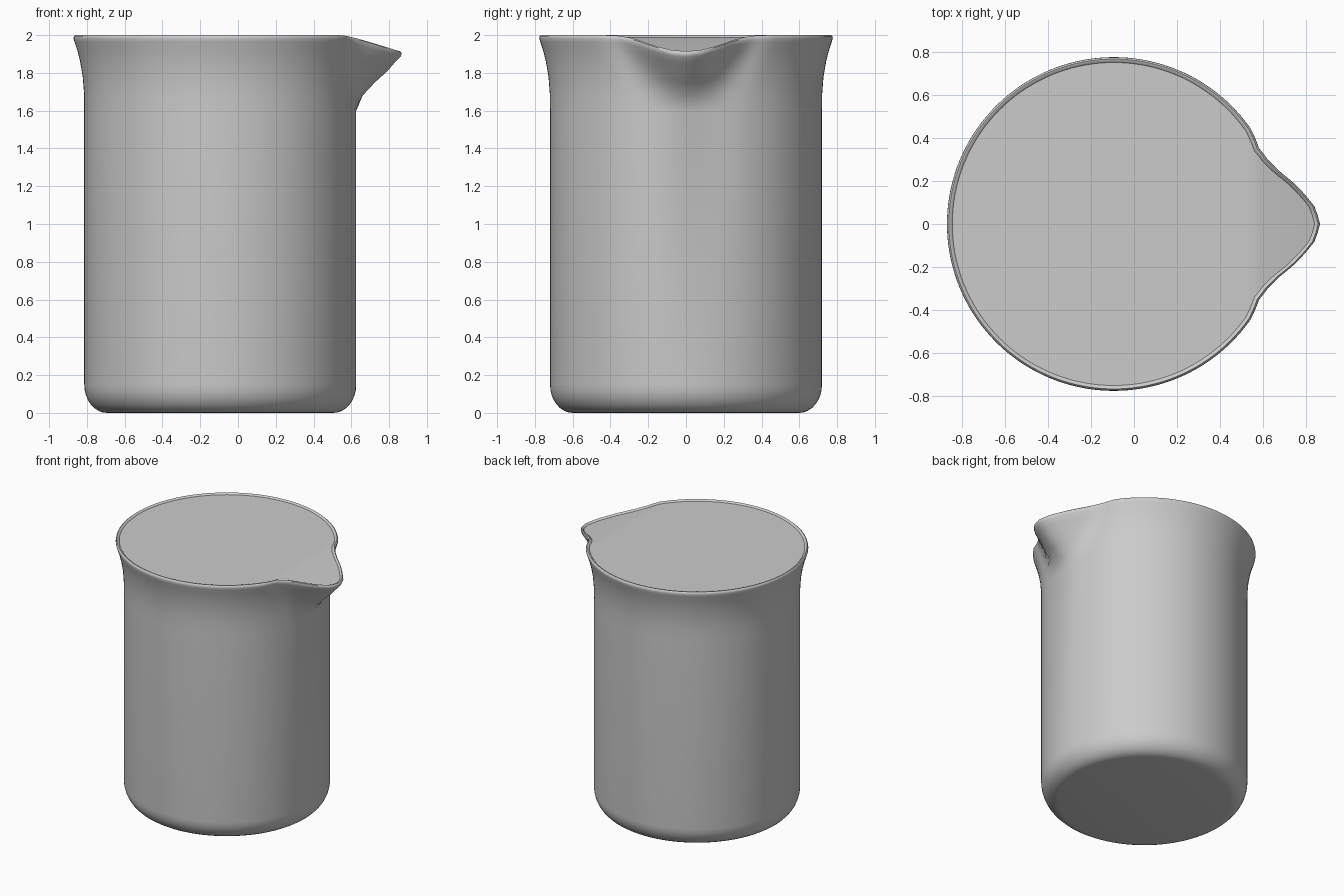
import bpy, bmesh
from math import radians, sin, cos, pi

cube = bpy.data.objects.get("Cube")
if cube:
    bpy.data.objects.remove(cube)

SEGMENTS = 144
CENTRE_X = -0.094

# Spout outline: angle from the tip (degrees), extra radius, drop of the rim
SPOUT = [(0, 0.183, 0.085), (4.6, 0.165, 0.08), (8.3, 0.128, 0.066),
         (12.4, 0.087, 0.05), (17, 0.038, 0.031), (21.8, 0.003, 0.016),
         (27.5, -0.014, 0.004), (35, 0, 0)]

# Wall above the base: height, radius, spout strength, drop strength, spout width
WALL = [(1.60, 0.72, 0, 0, 0.6), (1.69, 0.721, 0.18, 0.12, 0.68),
        (1.78, 0.728, 0.5, 0.35, 0.8), (1.86, 0.742, 0.78, 0.6, 0.9),
        (1.92, 0.757, 0.91, 0.77, 0.96), (1.965, 0.772, 1, 0.94, 1),
        (1.983, 0.777, 1, 1, 1), (1.994, 0.775, 1, 1, 1),
        (2.0, 0.768, 1, 1, 1), (1.998, 0.759, 1, 1, 1), (1.99, 0.752, 1, 1, 1)]


def spout_at(angle):
    """Extra radius and rim drop at an angle in degrees from the spout tip."""
    for (a, r0, d0), (b, r1, d1) in zip(SPOUT, SPOUT[1:]):
        if angle <= b:
            t = (angle - a) / (b - a)
            return r0 + (r1 - r0) * t, d0 + (d1 - d0) * t
    return 0, 0


def add_ring(bm, z, radius, strength=0, drop=0, width=1):
    ring = []
    for i in range(SEGMENTS):
        a = 2 * pi * i / SEGMENTS
        degrees = 360 * min(i, SEGMENTS - i) / SEGMENTS
        bulge, dip = spout_at(degrees / width)
        r = radius + bulge * strength
        ring.append(bm.verts.new((CENTRE_X + r * cos(a), r * sin(a), z - dip * drop)))
    return ring


bm = bmesh.new()

# Rounded base, straight wall and flared rim
base = [(0.15 - 0.15 * sin(t), 0.60 + 0.12 * cos(t))
        for t in (radians(90 - 11.25 * k) for k in range(9))]
rings = [add_ring(bm, *level) for level in base + WALL]
for low, high in zip(rings, rings[1:]):
    for i in range(SEGMENTS):
        j = (i + 1) % SEGMENTS
        bm.faces.new((low[i], low[j], high[j], high[i]))
bm.faces.new(reversed(rings[0]))

# Filled top, laid in strips across the opening so it slopes into the spout
top = rings[-1]
for i in range(SEGMENTS // 2):
    strip = [top[i], top[i + 1], top[-i - 1], top[-i % SEGMENTS]]
    bm.faces.new(list(dict.fromkeys(strip)))

# Crisp line where the filled top meets the rim
for i in range(SEGMENTS):
    bm.edges.get((top[i], top[(i + 1) % SEGMENTS])).smooth = False

bmesh.ops.recalc_face_normals(bm, faces=bm.faces)
mesh = bpy.data.meshes.new("beaker")
bm.to_mesh(mesh)
bm.free()
beaker = bpy.data.objects.new("beaker", mesh)
bpy.context.collection.objects.link(beaker)

# Plain grey
grey = bpy.data.materials.new("plain_grey")
grey.use_nodes = True
colour = (0.6, 0.6, 0.6, 1)
grey.diffuse_color = colour
grey.node_tree.nodes["Principled BSDF"].inputs["Base Color"].default_value = colour
mesh.materials.append(grey)

bpy.ops.object.select_all(action='DESELECT')
beaker.select_set(True)
bpy.context.view_layer.objects.active = beaker
bpy.ops.object.shade_smooth_by_angle(angle=radians(40))
